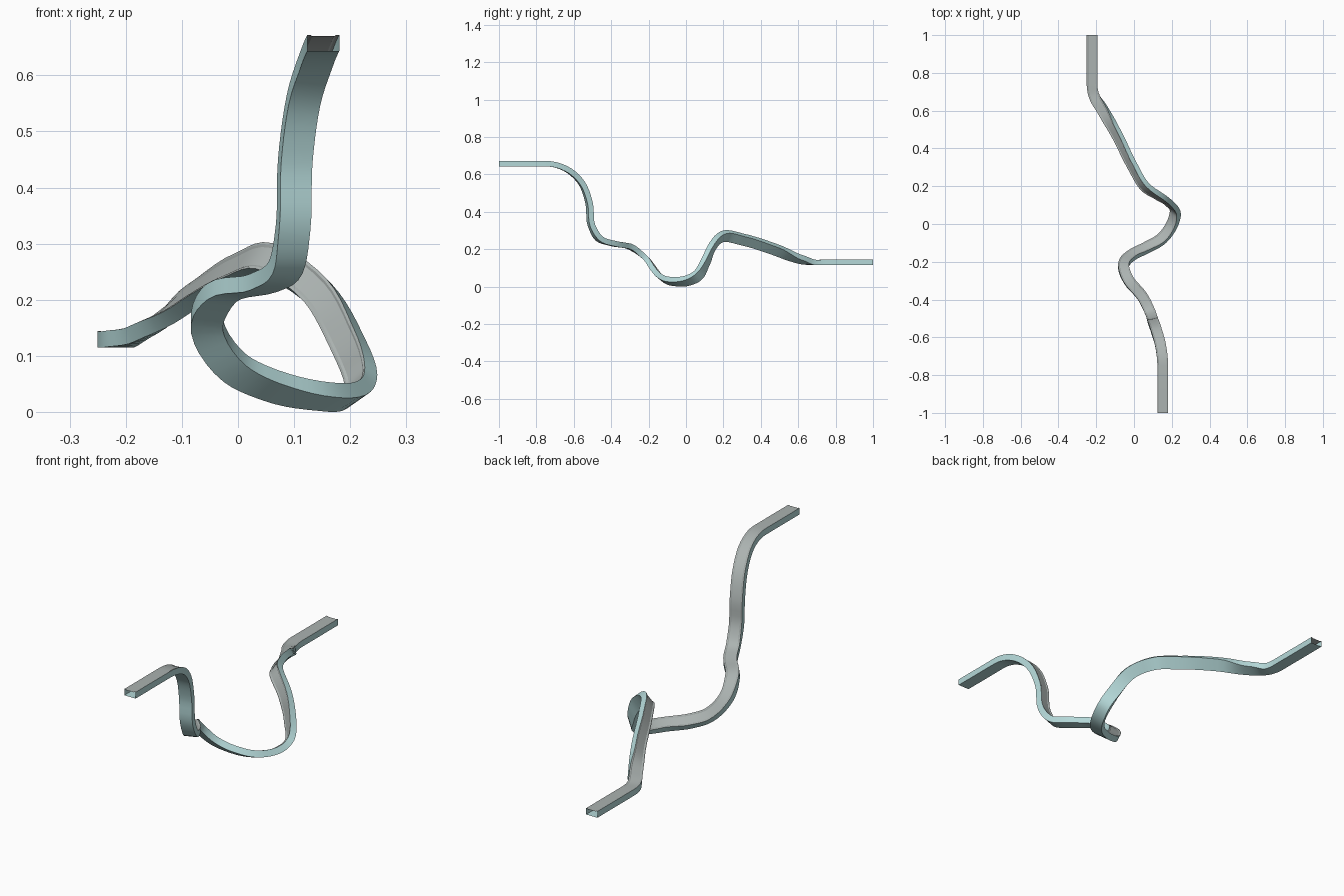
import bpy, bmesh, math
from mathutils import Vector

if "Cube" in bpy.data.objects:
    bpy.data.objects.remove(bpy.data.objects["Cube"])

def material(name, rgb):
    m = bpy.data.materials.new(name)
    m.diffuse_color = (*rgb, 1)
    m.use_nodes = True
    m.node_tree.nodes["Principled BSDF"].inputs["Base Color"].default_value = m.diffuse_color
    return m

shell = material("pale teal shell", (0.46, 0.69, 0.69))
bed = material("grey running bed", (0.41, 0.45, 0.44))

# centre line stations: position, and the direction the bed faces
stations = [
    ((.152, -1, .656), (0, 0, 1)),
    ((.152, -.75, .656), (0, 0, 1)),
    ((.141, -.645, .63), (0, .2, 1)),
    ((.117, -.56, .555), (-.1, .7, .6)),
    ((.102, -.518, .445), (-.2, .95, .1)),
    ((.098, -.505, .325), (-.2, .9, .2)),
    ((.085, -.465, .256), (-.2, .5, .7)),
    ((.045, -.385, .228), (0, .1, 1)),
    ((-.03, -.295, .21), (0, .2, 1)),
    ((-.055, -.215, .15), (0, .7, .7)),
    ((-.005, -.16, .076), (0, .7, .7)),
    ((.06, -.128, .045), (0, .6, .75)),
    ((.15, -.075, .026), (-.2, .35, .85)),
    ((.207, .01, .031), (-.5, .1, .8)),
    ((.219, .06, .055), (-.7, -.3, .5)),
    ((.192, .103, .127), (-.5, -.7, .3)),
    ((.142, .14, .211), (-.35, -.8, .35)),
    ((.055, .2, .268), (-.45, -.7, .55)),
    ((-.005, .3, .251), (-.5, -.5, .55)),
    ((-.095, .48, .195), (-.5, -.4, .65)),
    ((-.17, .61, .144), (-.25, -.1, .9)),
    ((-.212, .68, .128), (0, 0, 1)),
    ((-.222, .74, .128), (0, 0, 1)),
    ((-.222, 1, .128), (0, 0, 1)),
]
P = [Vector(p) for p, u in stations]
U = [Vector(u).normalized() for p, u in stations]
t = [0]
for a, b in zip(P, P[1:]):
    t.append(t[-1] + (b - a).length)

def slope(i):
    # level straight run at both ends, smooth in between
    if i in (0, 1, len(P) - 2, len(P) - 1):
        return Vector((0, 1, 0))
    d0, d1 = t[i] - t[i - 1], t[i + 1] - t[i]
    return ((P[i] - P[i - 1]) / d0 * d1 + (P[i + 1] - P[i]) / d1 * d0) / (d0 + d1)

M = [slope(i) for i in range(len(P))]

# smooth path through the stations
path = []
for i in range(len(P) - 1):
    h = t[i + 1] - t[i]
    n = 2 if i in (0, len(P) - 2) else 5
    for k in range(n):
        s = k / n
        p = (P[i] * (2*s**3 - 3*s*s + 1) + M[i] * h * (s**3 - 2*s*s + s)
             + P[i+1] * (3*s*s - 2*s**3) + M[i+1] * h * (s**3 - s*s))
        e = s * s * (3 - 2 * s)
        path.append((p, U[i].lerp(U[i + 1], e)))
path.append((P[-1], U[-1]))

# hollow channel section (right, up), anticlockwise; last five sides are the bed
W, H, DIP = .0285, .0145, .0025
section = [(-W, H), (-W, -H), (W, -H), (W, H), (W - .005, H),
           (W - .009, H - DIP), (-W + .009, H - DIP), (-W + .005, H)]

bm = bmesh.new()
rings = []
for i, (p, up) in enumerate(path):
    tan = (path[min(i + 1, len(path) - 1)][0] - path[max(i - 1, 0)][0]).normalized()
    if i in (0, len(path) - 1):
        tan = Vector((0, 1, 0))
    right = tan.cross(up).normalized()
    up = right.cross(tan)
    rings.append([bm.verts.new(p + right * a + up * b) for a, b in section])

N = len(section)
for r0, r1 in zip(rings, rings[1:]):
    for j in range(N):
        k = (j + 1) % N
        f = bm.faces.new((r0[j], r0[k], r1[k], r1[j]))
        f.material_index = 1 if j >= 3 else 0
        f.smooth = True
bmesh.ops.recalc_face_normals(bm, faces=bm.faces)

# rest the lowest point on the ground
low = min(v.co.z for v in bm.verts)
bmesh.ops.translate(bm, verts=bm.verts, vec=(0, 0, -low))

mesh = bpy.data.meshes.new("twisting_channel")
bm.to_mesh(mesh)
bm.free()
mesh.materials.append(shell)
mesh.materials.append(bed)
track = bpy.data.objects.new("twisting_channel", mesh)
bpy.context.collection.objects.link(track)
bpy.context.view_layer.objects.active = track
track.select_set(True)
bpy.ops.object.shade_smooth_by_angle(angle=math.radians(30))
